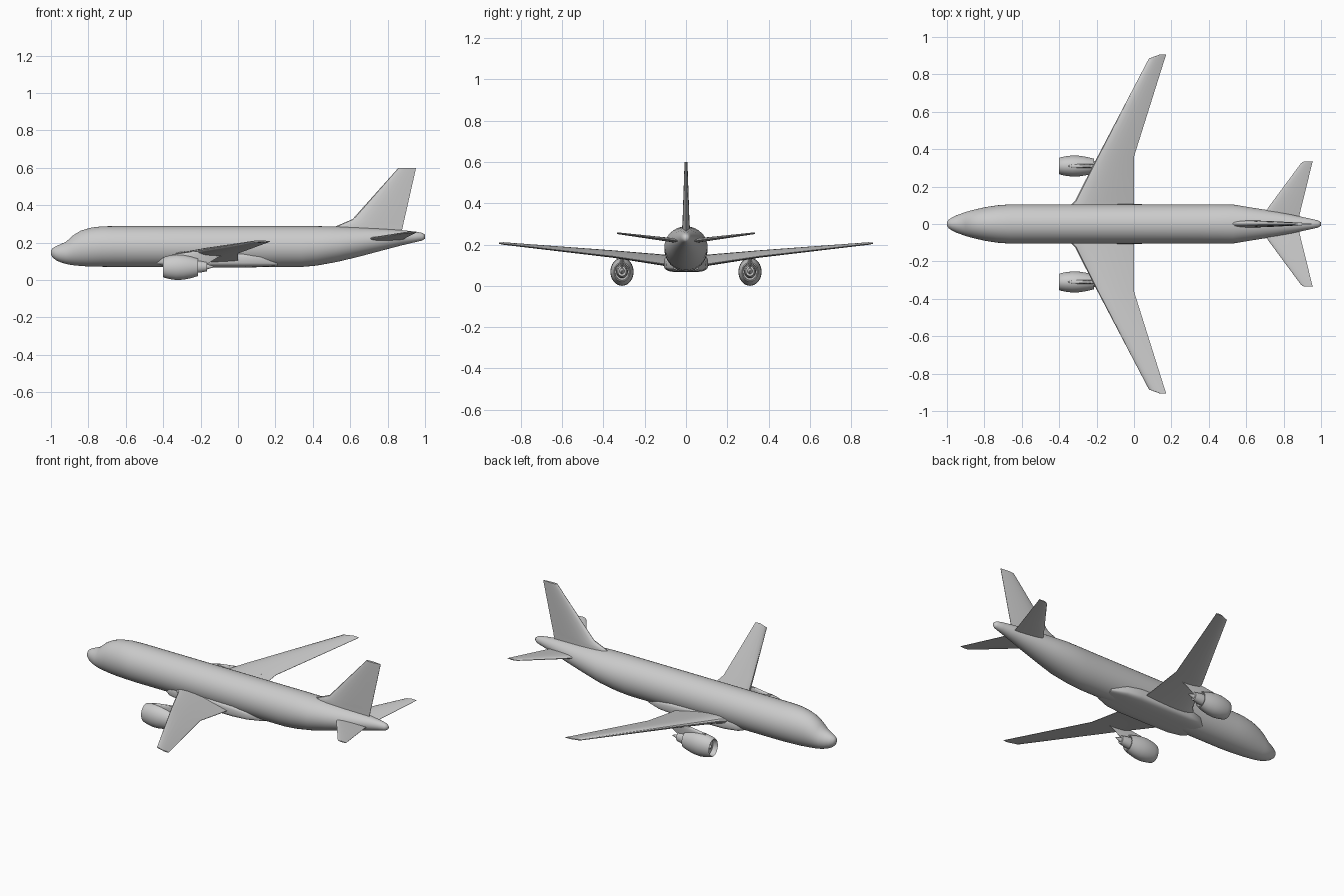
import bpy, bmesh, math
from mathutils import Vector

if "Cube" in bpy.data.objects:
    bpy.data.objects.remove(bpy.data.objects["Cube"])

grey = bpy.data.materials.new("light_grey")
grey.diffuse_color = (0.6, 0.6, 0.6, 1)
grey.use_nodes = True
grey.node_tree.nodes["Principled BSDF"].inputs["Base Color"].default_value = grey.diffuse_color


def loft(name, rings, angle=35):
    """Skin a list of equal-length point rings and cap both ends."""
    bm = bmesh.new()
    rows = [[bm.verts.new(p) for p in ring] for ring in rings]
    n = len(rows[0])
    for a, b in zip(rows, rows[1:]):
        for i in range(n):
            j = (i + 1) % n
            bm.faces.new((a[i], a[j], b[j], b[i]))
    bm.faces.new(rows[0])
    bm.faces.new(rows[-1])
    bmesh.ops.recalc_face_normals(bm, faces=bm.faces)
    mesh = bpy.data.meshes.new(name)
    bm.to_mesh(mesh)
    bm.free()
    mesh.materials.append(grey)
    ob = bpy.data.objects.new(name, mesh)
    bpy.context.collection.objects.link(ob)
    bpy.ops.object.select_all(action='DESELECT')
    ob.select_set(True)
    bpy.context.view_layer.objects.active = ob
    bpy.ops.object.shade_smooth_by_angle(angle=math.radians(angle))
    return ob


def oval(x, zbot, ztop, half, y=0, power=1.0, n=40):
    """Oval ring across x; power below 1 makes it boxier."""
    pts = []
    for i in range(n):
        a = 2 * math.pi * i / n
        c, s = math.cos(a), math.sin(a)
        c = math.copysign(abs(c) ** power, c)
        s = math.copysign(abs(s) ** power, s)
        pts.append(Vector((x, y + half * c, (zbot + ztop) / 2 + (ztop - zbot) / 2 * s)))
    return pts


def airfoil(le, te, thick, n=10):
    """Closed wing section as (x, offset) pairs, thickest near the front third."""
    def t(u):
        return thick * (1.485 * math.sqrt(u) - 0.63 * u - 1.758 * u**2 + 1.4215 * u**3 - 0.5 * u**4)
    us = [(1 - math.cos(math.pi * i / n)) / 2 for i in range(n + 1)]
    up = [(le + (te - le) * u, t(u) + 0.0005) for u in us]
    low = [(le + (te - le) * u, -t(u) - 0.0005) for u in reversed(us[1:])]
    return up + low


def wing(name, stations, side):
    """Stations: y, leading x, trailing x, leading z, trailing z, thickness."""
    rings = []
    for y, le, te, zl, zt, th in stations:
        rings.append([(x, side * y, zl + (zt - zl) * (x - le) / (te - le) + o)
                      for x, o in airfoil(le, te, th)])
    return loft(name, rings)


def fin(name, stations, y=0):
    """Stations: z, leading x, trailing x, thickness."""
    return loft(name, [[(x, y + o, z) for x, o in airfoil(le, te, th)]
                       for z, le, te, th in stations])


# Fuselage: x, bottom, top, half width
body = [(-1.0, .138, .158, .008), (-.992, .122, .17, .022), (-.975, .107, .18, .034),
        (-.95, .095, .191, .046), (-.92, .086, .204, .057), (-.90, .082, .222, .064),
        (-.88, .079, .240, .070), (-.84, .075, .264, .080), (-.79, .072, .279, .091),
        (-.73, .071, .287, .100), (-.66, .070, .288, .105), (-.2, .070, .288, .105),
        (.34, .070, .288, .105), (.42, .077, .288, .105), (.53, .097, .286, .104),
        (.64, .123, .282, .086), (.76, .155, .275, .067), (.87, .184, .267, .044),
        (.95, .203, .259, .027), (.985, .211, .252, .019), (1.0, .221, .242, .009)]
loft("fuselage", [oval(*s) for s in body], 60)

# Belly fairing between the wings
belly = [(-.44, .085, .11, .06), (-.40, .074, .14, .09), (-.32, .068, .15, .104),
         (-.15, .066, .155, .107), (.03, .066, .15, .107), (.12, .069, .135, .096),
         (.21, .075, .11, .06)]
loft("belly_fairing", [oval(*s, power=.55) for s in belly], 50)

# Tail fin with its low front fillet
fin("tail_fin", [(.24, .52, .87, .036), (.288, .525, .882, .036), (.305, .565, .885, .034),
                 (.325, .612, .89, .032), (.60, .858, .952, .013)])

for side, tag in ((1, "left"), (-1, "right")):
    # Main wing
    wing("wing_" + tag, [(0, -.37, 0, .125, .095, .055), (.10, -.34, 0, .132, .105, .052),
                         (.125, -.315, 0, .135, .108, .048), (.36, -.195, 0, .160, .143, .032),
                         (.885, .08, .165, .206, .203, .011),
                         (.905, .135, .172, .207, .206, .006)], side)
    # Tailplane
    wing("tailplane_" + tag, [(0, .65, .875, .212, .212, .022), (.08, .712, .892, .223, .223, .019),
                              (.325, .893, .953, .254, .254, .008),
                              (.335, .91, .957, .255, .255, .005)], side)
    # Engine cowling with open intake and exhaust: x, radius
    cy, cz = side * .31, .068
    cowl = [(-.372, .006), (-.37, .046), (-.394, .047), (-.40, .051), (-.395, .055),
            (-.37, .062), (-.33, .068), (-.29, .066), (-.25, .058), (-.215, .047),
            (-.215, .042), (-.235, .040), (-.237, .005)]
    loft("engine_cowling_" + tag,
         [oval(x, cz - r, cz + r, r * .83, cy, n=32) for x, r in cowl], 50)
    # Engine core and exhaust cone
    core = [(-.24, .034), (-.20, .031), (-.165, .024), (-.165, .014), (-.13, .003)]
    loft("engine_core_" + tag, [oval(x, cz + .003 - r, cz + .003 + r, r * .85, cy, n=24) for x, r in core])
    # Intake spinner
    spin = [(-.37, .015), (-.38, .011), (-.387, .003)]
    loft("engine_spinner_" + tag, [oval(x, cz - r, cz + r, r * .85, cy, n=16) for x, r in spin])
    # Pylon joining engine to wing
    fin("engine_pylon_" + tag, [(.085, -.33, -.165, .018), (.12, -.36, -.11, .020),
                                (.138, -.35, -.06, .020), (.152, -.25, -.06, .016)], cy)
